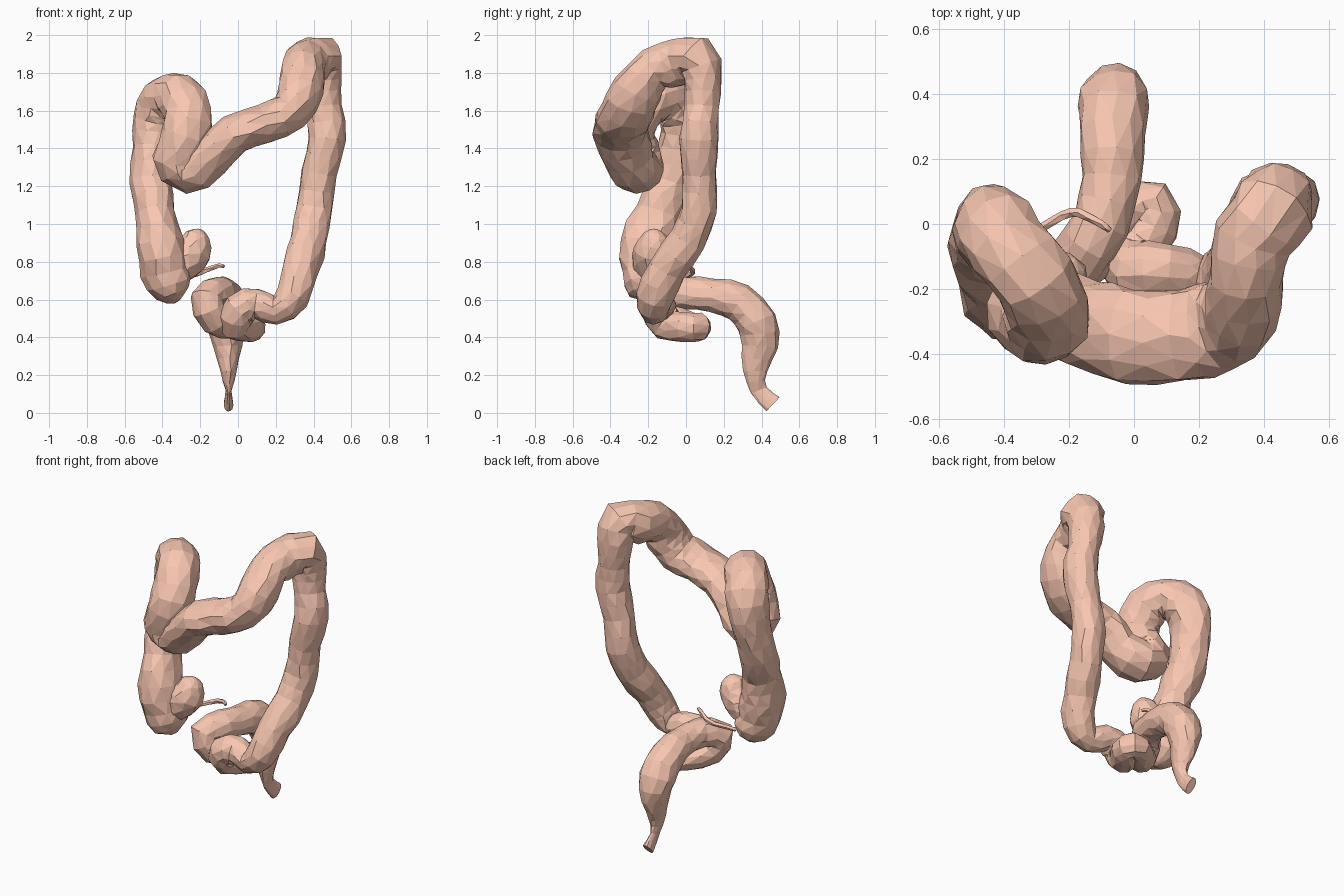
import bpy, bmesh, math, random
from mathutils import Vector

if "Cube" in bpy.data.objects:
    bpy.data.objects.remove(bpy.data.objects["Cube"])

random.seed(4)
SIDES = 11
skin = bpy.data.materials.new("flesh")
skin.diffuse_color = (0.94, 0.57, 0.44, 1)
skin.use_nodes = True
skin.node_tree.nodes["Principled BSDF"].inputs["Base Color"].default_value = skin.diffuse_color

# Each path point: x, y, z, radius, stretch along y
ascending = [(-.32, -.19, .59, .02, 1), (-.345, -.19, .635, .09, 1.2), (-.38, -.20, .75, .135, 1.05),
             (-.41, -.20, .90, .125, 1.2), (-.435, -.15, 1.06, .105, 1.2), (-.46, -.075, 1.22, .11, 1.1),
             (-.45, -.025, 1.40, .105, 1.15)]
hepatic_flexure = [(-.43, -.01, 1.55, .115, 1.1), (-.385, -.07, 1.655, .125, 1), (-.31, -.17, 1.67, .128, 1),
                   (-.265, -.26, 1.58, .125, 1), (-.275, -.30, 1.46, .125, 1.05), (-.32, -.27, 1.35, .125, 1.1)]
transverse = [(-.27, -.255, 1.275, .115, 1.2), (-.15, -.31, 1.35, .11, 1.25), (-.02, -.345, 1.475, .105, 1.35),
              (.14, -.345, 1.53, .10, 1.4), (.27, -.31, 1.59, .11, 1.3), (.335, -.26, 1.71, .115, 1.1)]
splenic_flexure = [(.345, -.17, 1.82, .11, 1), (.37, -.04, 1.855, .12, 1), (.435, .05, 1.88, .12, 1.1),
                   (.44, .09, 1.77, .10, 1)]
descending = [(.455, .085, 1.62, .094, 1), (.472, .07, 1.45, .102, 1), (.43, .07, 1.27, .092, 1),
              (.405, .07, 1.08, .092, 1), (.375, .01, .92, .097, 1), (.33, -.10, .76, .095, 1.1),
              (.285, -.165, .61, .09, 1.1)]
sigmoid = [(.20, -.17, .545, .075, 1), (.10, -.14, .575, .08, 1), (.01, -.145, .55, .09, 1),
           (-.01, -.10, .47, .085, 1), (.06, -.01, .455, .075, 1), (.055, .065, .455, .072, 1),
           (-.02, .04, .46, .07, 1), (-.12, -.08, .50, .085, 1), (-.165, -.10, .60, .09, 1),
           (-.10, .0, .635, .087, 1)]
rectum = [(-.07, .14, .62, .09, 1), (-.065, .28, .585, .098, 1), (-.06, .375, .48, .105, 1),
          (-.055, .39, .35, .075, 1.25), (-.05, .365, .22, .04, 1.5), (-.05, .385, .12, .03, 1.6),
          (-.05, .46, .045, .05, 1.1)]
cecal_pouch = [(-.37, -.19, .76, .10, 1), (-.29, -.18, .80, .105, 1), (-.24, -.175, .86, .10, 1),
               (-.21, -.165, .94, .065, 1), (-.20, -.16, .97, .015, 1)]
appendix = [(-.33, -.04, .70, .012, 1), (-.22, .025, .735, .014, 1), (-.17, .035, .755, .014, 1),
            (-.10, .0, .78, .012, 1), (-.075, -.02, .775, .009, 1)]


def spline(pts, sub):
    """Catmull-Rom through points of any dimension."""
    p = [pts[0]] + pts + [pts[-1]]
    out = []
    for i in range(1, len(p) - 2):
        for s in range(sub):
            t = s / sub
            out.append([0.5 * (2 * b + (c - a) * t + (2 * a - 5 * b + 4 * c - d) * t * t
                               + (3 * b - a - 3 * c + d) * t ** 3)
                        for a, b, c, d in zip(p[i - 1], p[i], p[i + 1], p[i + 2])])
    return out + [list(pts[-1])]


def make_rings(pts, sub, sides, rough):
    """Cross-section rings carried along the path, with organic unevenness."""
    path = spline(pts, sub)
    pos = [Vector(q[:3]) for q in path]
    rings, side = [], Vector((1, 0.2, 0))
    for i, q in enumerate(path):
        tan = (pos[min(i + 1, len(pos) - 1)] - pos[max(i - 1, 0)]).normalized()
        side = (side - tan * side.dot(tan)).normalized()
        up = tan.cross(side)
        swell = 1 + random.uniform(-rough, rough) * 0.7
        ring = []
        for k in range(sides):
            a = math.tau * (k + 0.25 * (i % 2)) / sides
            off = (side * math.cos(a) + up * math.sin(a)) * q[3] * swell
            off *= 1.03 + random.uniform(-rough, rough)
            off.y *= q[4]
            if q[2] < 0.15:      # the outlet is squeezed flat sideways
                off.x *= 0.5
            v = pos[i] + off
            v.z = max(v.z, 0)
            ring.append(v)
        rings.append(ring)
    return rings


def skin_rings(name, rings, cap_start, cap_end):
    bm = bmesh.new()
    vs = [[bm.verts.new(v) for v in r] for r in rings]
    n = len(vs[0])
    for a, b in zip(vs, vs[1:]):
        for k in range(n):
            m = (k + 1) % n
            bm.faces.new((a[k], a[m], b[m], b[k]))
    if cap_start:
        bm.faces.new(vs[0][::-1])
    if cap_end:
        bm.faces.new(vs[-1])
    bmesh.ops.triangulate(bm, faces=bm.faces[:])
    me = bpy.data.meshes.new(name)
    bm.to_mesh(me)
    bm.free()
    me.materials.append(skin)
    bpy.context.collection.objects.link(bpy.data.objects.new(name, me))


# Main bowel: one continuous tube, split into its named sections
sections = [("ascending_colon", ascending), ("hepatic_flexure", hepatic_flexure),
            ("transverse_colon", transverse), ("splenic_flexure", splenic_flexure),
            ("descending_colon", descending), ("sigmoid_colon", sigmoid), ("rectum", rectum)]
SUB = 2
rings = make_rings([p for _, s in sections for p in s], SUB, SIDES, 0.055)
start = 0
for i, (name, s) in enumerate(sections):
    end = start + len(s) * SUB
    skin_rings(name, rings[start:end + 1], i == 0, i == len(sections) - 1)
    start = end

# Side pouch and appendix
skin_rings("cecal_pouch", make_rings(cecal_pouch, 2, 9, 0.05), True, True)
skin_rings("appendix", make_rings(appendix, 2, 5, 0.05), True, True)
